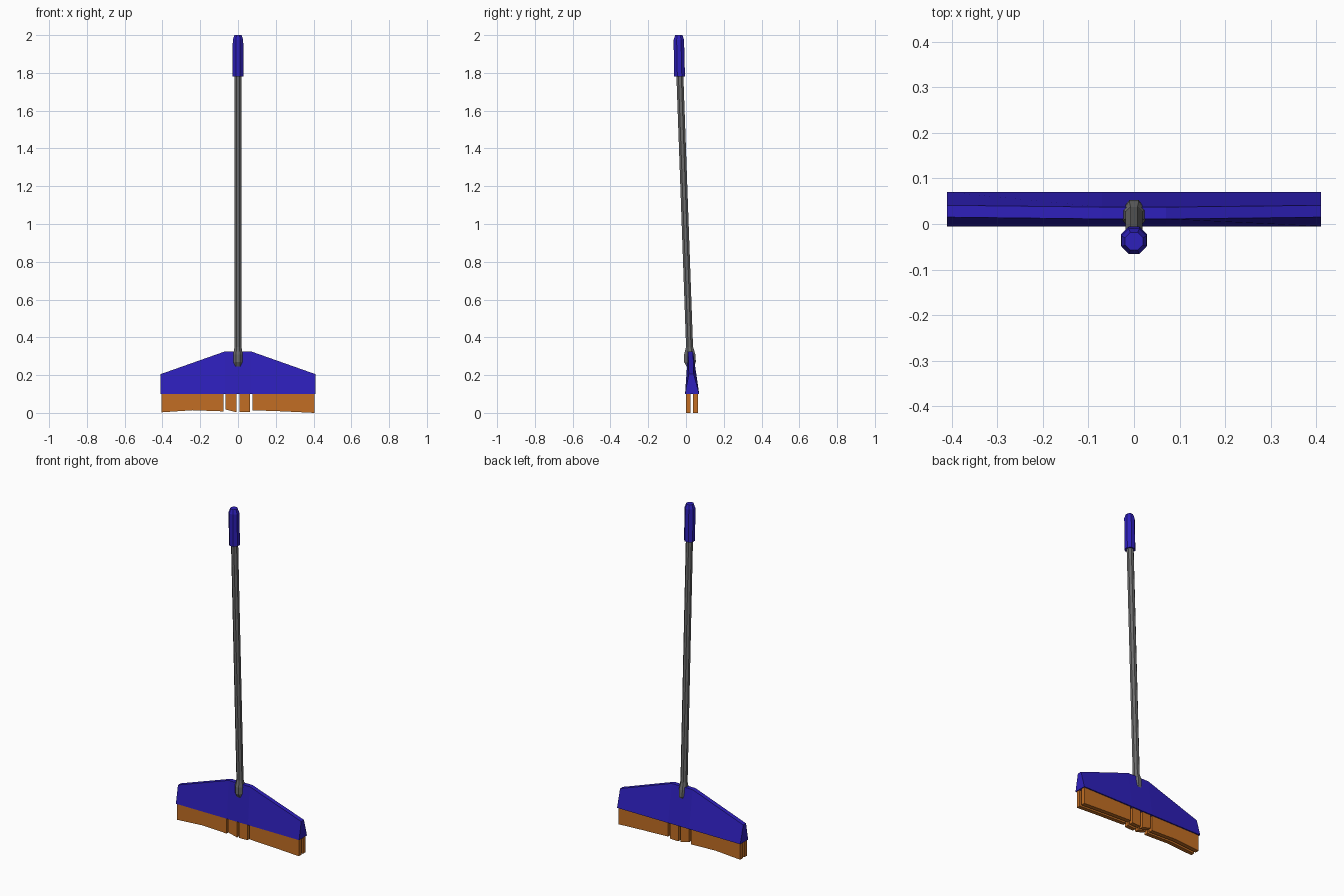
import bpy
import bmesh
from math import cos, sin, pi

default = bpy.data.objects.get("Cube")
if default:
    bpy.data.objects.remove(default, do_unlink=True)


def make_material(name, rgb):
    mat = bpy.data.materials.new(name)
    mat.use_nodes = True
    mat.diffuse_color = (*rgb, 1)
    mat.node_tree.nodes["Principled BSDF"].inputs["Base Color"].default_value = (*rgb, 1)
    return mat


BLUE = make_material("blue plastic", (0.027, 0.014, 0.50))
GREY = make_material("grey metal", (0.15, 0.15, 0.15))
ORANGE = make_material("orange bristle", (0.54, 0.155, 0.017))


def loft(name, rings, mat):
    """Skin a closed solid through rings that share a point count."""
    bm = bmesh.new()
    loops = [[bm.verts.new(p) for p in ring] for ring in rings]
    count = len(loops[0])
    for a, b in zip(loops, loops[1:]):
        for i in range(count):
            j = (i + 1) % count
            bm.faces.new((a[i], a[j], b[j], b[i]))
    bm.faces.new(loops[0][::-1])
    bm.faces.new(loops[-1])
    bmesh.ops.recalc_face_normals(bm, faces=bm.faces)
    mesh = bpy.data.meshes.new(name)
    bm.to_mesh(mesh)
    bm.free()
    mesh.materials.append(mat)
    obj = bpy.data.objects.new(name, mesh)
    bpy.context.collection.objects.link(obj)
    return obj


def octagon(y, z, rx, ry):
    return [(rx * cos(k * pi / 4 + pi / 8), y + ry * sin(k * pi / 4 + pi / 8), z)
            for k in range(8)]


# Leaning pole, its socket and the hand grip: rows of (y, z, x radius, y radius)
loft("pole", [octagon(0.022, 0.26, 0.02, 0.02),
              octagon(-0.033, 1.80, 0.02, 0.02)], GREY)
loft("socket", [octagon(y, z, rx, ry) for y, z, rx, ry in (
    (0.022, 0.245, 0.024, 0.020),
    (0.021, 0.27, 0.027, 0.034),
    (0.020, 0.31, 0.027, 0.032),
    (0.019, 0.35, 0.020, 0.020))], GREY)
loft("grip", [octagon(y, z, r, r) for y, z, r in (
    (-0.034, 1.78, 0.031),
    (-0.038, 1.975, 0.030),
    (-0.038, 2.00, 0.021))], BLUE)

# Head: a wedge section swept sideways, highest in the middle
sections = [(-0.41, 0.205, 0.015, 0.041), (-0.07, 0.325, 0.011, 0.037),
            (0.07, 0.325, 0.011, 0.037), (0.41, 0.205, 0.015, 0.041)]
loft("head", [[(x, -0.005, 0.10), (x, 0.07, 0.10), (x, back, top), (x, front, top)]
              for x, top, front, back in sections], BLUE)

# Two bristle rows of four clumps, with gently uneven tips
clumps = [("outer_right", (-0.405, -0.24, -0.076), (0.003, 0.014, 0.008)),
          ("inner_right", (-0.065, -0.035, -0.007), (0.018, 0.010, 0.003)),
          ("inner_left", (0.007, 0.035, 0.063), (0.004, 0.004, 0.006)),
          ("outer_left", (0.076, 0.24, 0.405), (0.014, 0.008, 0.000))]
for row, y0, y1 in (("front", 0.0, 0.024), ("back", 0.038, 0.063)):
    for label, xs, tips in clumps:
        loft(f"{row}_bristles_{label}",
             [[(x, y0, tip), (x, y1, tip), (x, y1, 0.105), (x, y0, 0.105)]
              for x, tip in zip(xs, tips)], ORANGE)
